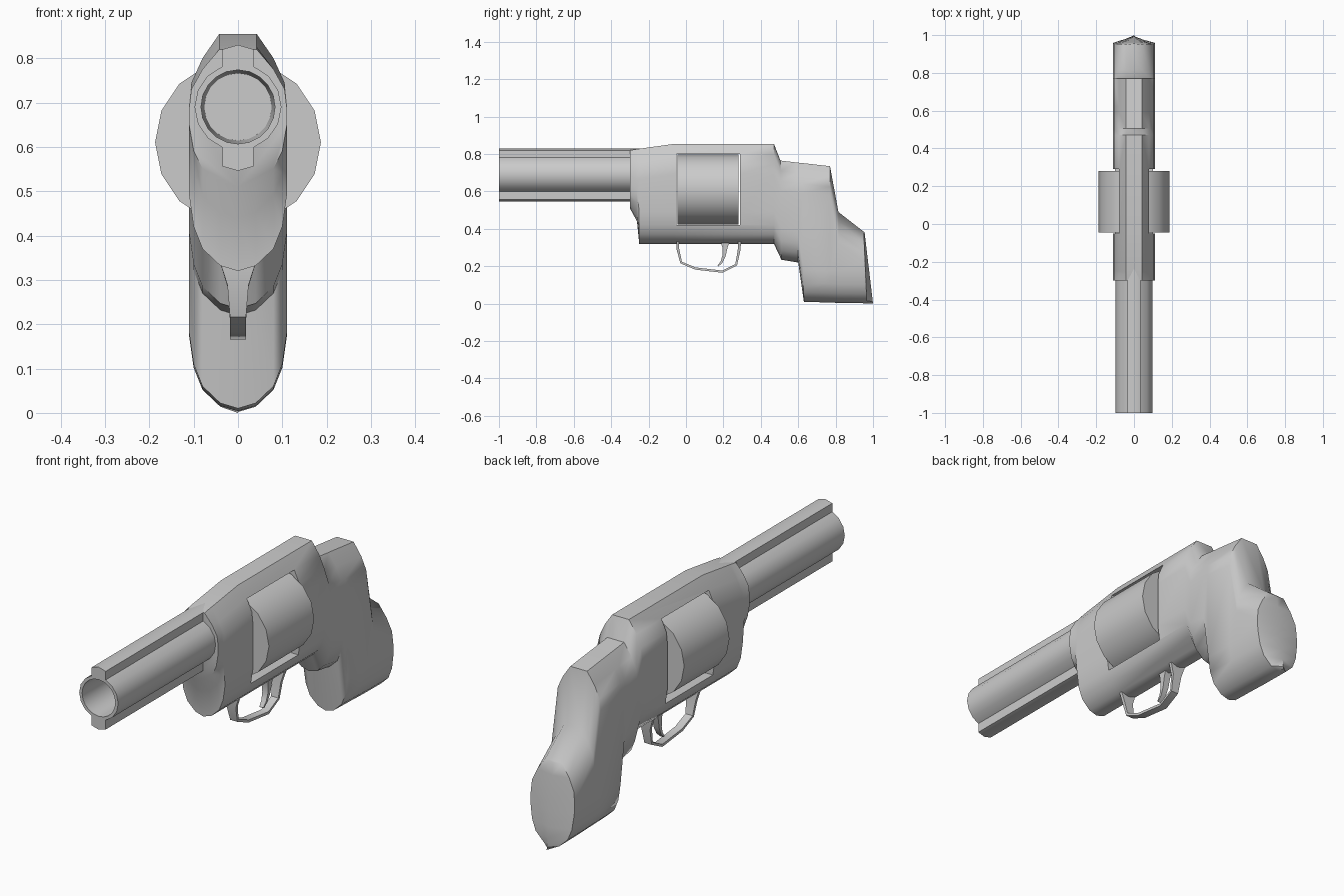
import bpy, bmesh, math

if "Cube" in bpy.data.objects:
    bpy.data.objects.remove(bpy.data.objects["Cube"])


def loft(name, rings, cap=True):
    """Skin a list of equal-length closed rings into one mesh object."""
    bm = bmesh.new()
    vr = [[bm.verts.new(p) for p in r] for r in rings]
    n = len(rings[0])
    for a, b in zip(vr, vr[1:]):
        for i in range(n):
            bm.faces.new((a[i], a[(i + 1) % n], b[(i + 1) % n], b[i]))
    bm.faces.new(vr[0])
    if cap:
        bm.faces.new(vr[-1])
    bmesh.ops.remove_doubles(bm, verts=bm.verts, dist=1e-4)
    bmesh.ops.recalc_face_normals(bm, faces=bm.faces)
    me = bpy.data.meshes.new(name)
    bm.to_mesh(me)
    bm.free()
    ob = bpy.data.objects.new(name, me)
    bpy.context.collection.objects.link(ob)
    return ob


def mirrored(half):
    """Half outline (x >= 0, bottom to top) to a full closed outline."""
    return half + [(-x, z) for x, z in reversed(half) if x > 0]


def activate(ob):
    bpy.ops.object.select_all(action='DESELECT')
    ob.select_set(True)
    bpy.context.view_layer.objects.active = ob


def smooth(ob, angle):
    activate(ob)
    bpy.ops.object.shade_smooth_by_angle(angle=math.radians(angle))


def cut(ob, cutter):
    cutter.hide_render = True
    mod = ob.modifiers.new("cut", 'BOOLEAN')
    mod.operation = 'DIFFERENCE'
    mod.solver = 'EXACT'
    mod.object = cutter
    activate(ob)
    bpy.ops.object.modifier_apply(modifier=mod.name)
    bpy.data.objects.remove(cutter)


def disc(y, r, z, n):
    return [(r * math.cos(2 * math.pi * i / n), y, z + r * math.sin(2 * math.pi * i / n))
            for i in range(n)]


# Frame and grip: rounded cross-sections along y
LOW = [(0, 0), (.04, .012), (.08, .05), (.10, .10), (.11, .17)]
HIGH = [(.11, .16), (.105, .11), (.08, .055), (.042, 0)]


def body_ring(yt, zt, yb, zb, w=1):
    h = zt - zb
    k = min(1, h / .38)
    half = [(x, zb + d * k) for x, d in LOW] + [(x, zt - d * k) for x, d in HIGH]
    return [(x * w, yb + (yt - yb) * (z - zb) / h, z) for x, z in mirrored(half)]


# Each section: top y, top z, bottom y, bottom z; the last one closes to a ridge
sections = [
    (-.30, .82, -.30, .51), (-.265, .826, -.262, .44), (-.25, .828, -.25, .32),
    (-.06, .855, -.06, .32), (.47, .855, .47, .32), (.505, .765, .51, .235),
    (.59, .755, .60, .22), (.62, .752, .63, .01), (.77, .735, .77, .006),
    (.815, .49, .82, .004), (.95, .385, .967, .002), (.955, .38, 1.0, 0, 0),
]
frame = loft("frame_and_grip", [body_ring(*s) for s in sections], cap=False)

# Window through the frame for the cylinder
bpy.ops.mesh.primitive_cube_add(size=1, location=(0, .12, .61))
window = bpy.context.object
window.scale = (1, .34, .38)
cut(frame, window)
smooth(frame, 50)

# Rotating cylinder
drum = loft("cylinder", [disc(-.045, .187, .61, 16), disc(.28, .187, .61, 16)])
smooth(drum, 50)

# Barrel with top rib and lower lug
R, ZC = .098, .69
arc = [(R * math.cos(math.radians(a)), ZC + R * math.sin(math.radians(a)))
       for a in (-69, -46, -23, 0, 23, 46, 69)]
half = [(0, .546), (.035, .556)] + arc + [(.035, .82), (0, .83)]
outline = mirrored(half)
barrel = loft("barrel", [[(x, y, z) for x, z in outline] for y in (-1, -.2)])
bore = loft("bore_cutter", [disc(-1.05, .084, ZC, 20), disc(-.35, .076, ZC, 20)])
cut(barrel, bore)
smooth(barrel, 40)


# Trigger guard and trigger: flat strips swept along a side-view path
def strip(name, path):
    rings = []
    for i, (y, z, w, t) in enumerate(path):
        a, b = path[max(i - 1, 0)], path[min(i + 1, len(path) - 1)]
        dy, dz = b[0] - a[0], b[1] - a[1]
        d = math.hypot(dy, dz)
        ny, nz = -dz / d * t, dy / d * t
        rings.append([(-w, y - ny, z - nz), (w, y - ny, z - nz),
                      (w, y + ny, z + nz), (-w, y + ny, z + nz)])
    smooth(loft(name, rings), 50)


strip("trigger_guard", [
    (-.045, .345, .042, .007), (-.043, .29, .024, .007), (-.026, .22, .018, .006),
    (.05, .188, .018, .006), (.195, .171, .018, .006), (.268, .208, .018, .006),
    (.283, .28, .022, .007), (.288, .345, .042, .008)])
strip("trigger", [
    (.21, .345, .018, .028), (.208, .30, .016, .014), (.203, .255, .014, .009),
    (.19, .222, .012, .006), (.17, .20, .01, .003)])
